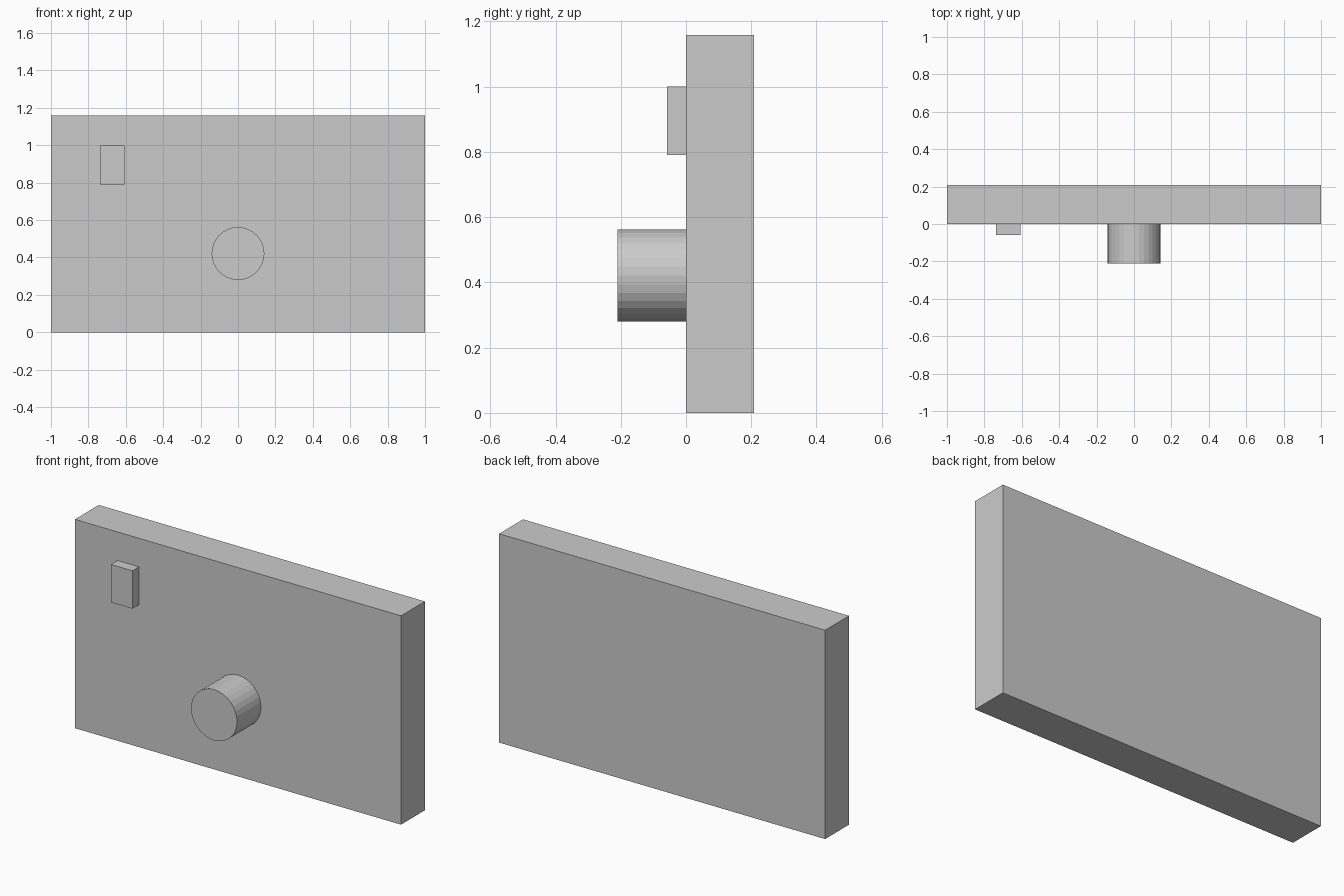
import bpy
import math

if "Cube" in bpy.data.objects:
    bpy.data.objects.remove(bpy.data.objects["Cube"])


def box(name, x, y, z):
    """Axis-aligned box from (min, max) ranges."""
    spans = (x, y, z)
    bpy.ops.mesh.primitive_cube_add(size=1, location=[(a + b) / 2 for a, b in spans])
    ob = bpy.context.object
    ob.name = name
    ob.scale = [b - a for a, b in spans]
    bpy.ops.object.transform_apply(location=False, rotation=False, scale=True)
    return ob


# Main slab
box("body", (-1, 1), (0, 0.209), (0, 1.158))

# Small raised block, upper left of the front face
box("front_block", (-0.738, -0.607), (-0.058, 0), (0.79, 1.0))

# Round barrel sticking out of the front face
bpy.ops.mesh.primitive_cylinder_add(vertices=32, radius=0.141, depth=0.21,
                                    location=(0, -0.105, 0.421),
                                    rotation=(math.pi / 2, 0, 0))
bpy.context.object.name = "front_barrel"
